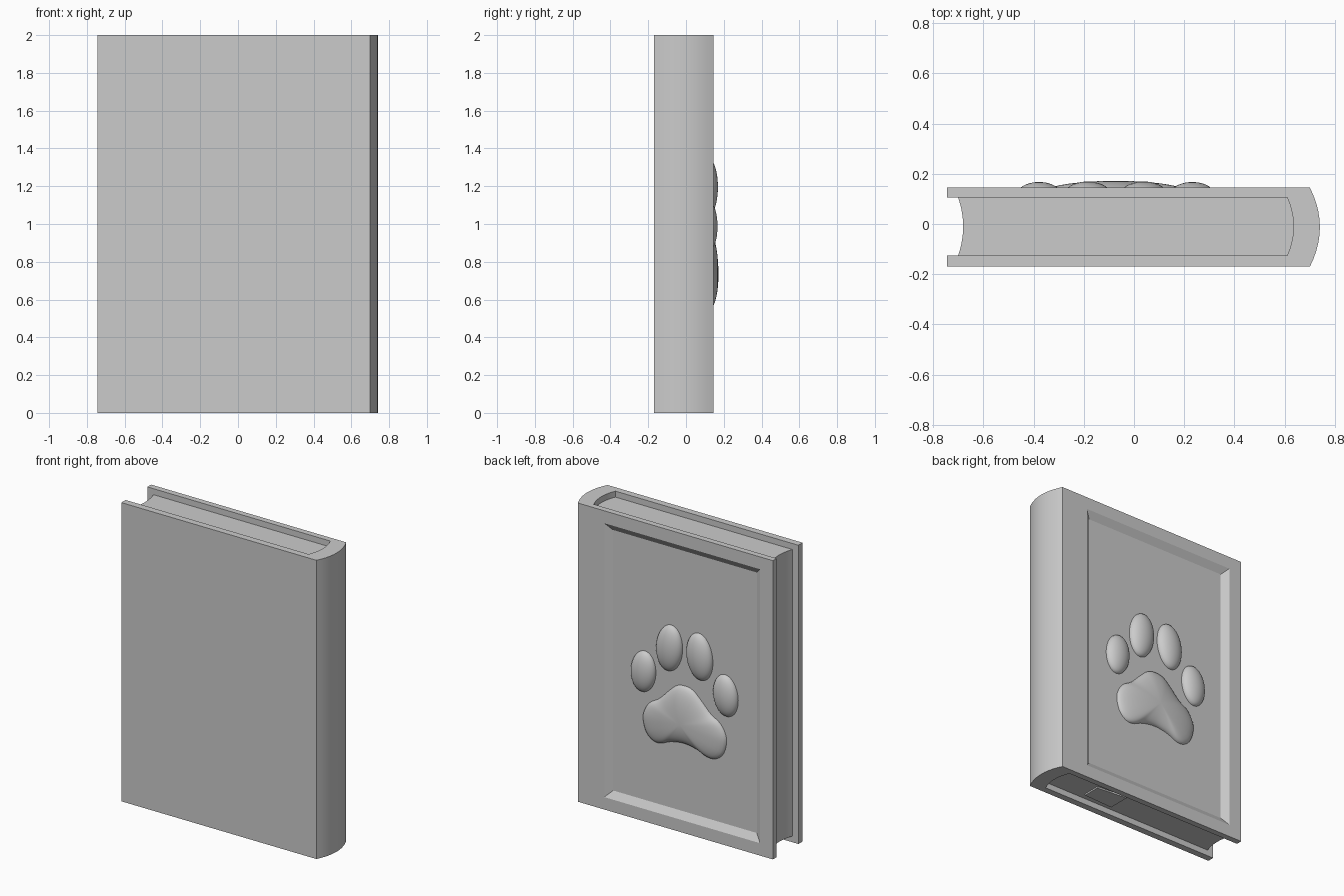
import bpy, bmesh, math
from mathutils import Vector

if "Cube" in bpy.data.objects:
    bpy.data.objects.remove(bpy.data.objects["Cube"])

PANEL_X = -0.073      # centre line of the recessed panel and paw
FLOOR_Y = 0.115       # panel floor


def finish(name, bm, angle=30):
    bmesh.ops.remove_doubles(bm, verts=bm.verts, dist=1e-5)
    bmesh.ops.recalc_face_normals(bm, faces=bm.faces)
    me = bpy.data.meshes.new(name)
    bm.to_mesh(me)
    bm.free()
    ob = bpy.data.objects.new(name, me)
    bpy.context.collection.objects.link(ob)
    bpy.ops.object.select_all(action='DESELECT')
    ob.select_set(True)
    bpy.context.view_layer.objects.active = ob
    bpy.ops.object.shade_smooth_by_angle(angle=math.radians(angle))
    return ob


def arc(x, y0, y1, bulge, n=10):
    """Shallow curve from y0 to y1, bulging in x."""
    return [(x + bulge * (1 - (2 * i / n - 1) ** 2), y0 + (y1 - y0) * i / n)
            for i in range(n + 1)]


def prism(profile, z0, z1):
    bm = bmesh.new()
    f = bm.faces.new([bm.verts.new((x, y, z0)) for x, y in profile])
    ext = bmesh.ops.extrude_face_region(bm, geom=[f], use_keep_orig=True)
    vs = [g for g in ext['geom'] if isinstance(g, bmesh.types.BMVert)]
    bmesh.ops.translate(bm, verts=vs, vec=(0, 0, z1 - z0))
    return bm


def dome(name, outline, centre, height, rings=10):
    """Rounded pad rising from the panel floor along +y."""
    bm = bmesh.new()
    c = Vector(centre)
    n = len(outline)
    prev = None
    for r in range(rings):
        t = r / rings * math.pi / 2
        ring = []
        for p in outline:
            q = c + (Vector(p) - c) * math.cos(t)
            ring.append(bm.verts.new((q.x, FLOOR_Y + height * math.sin(t), q.y)))
        if prev:
            for i in range(n):
                j = (i + 1) % n
                bm.faces.new((prev[i], prev[j], ring[j], ring[i]))
        else:
            bm.faces.new(ring)
        prev = ring
    tip = bm.verts.new((c.x, FLOOR_Y + height, c.y))
    for i in range(n):
        bm.faces.new((prev[i], prev[(i + 1) % n], tip))
    return finish(name, bm, 50)


# Cover: C-shaped section with rounded spine
outer = [(-0.745, -0.17)] + arc(0.70, -0.17, 0.145, 0.04) + [(-0.745, 0.145)]
inner = [(-0.745, 0.105)] + arc(0.61, 0.105, -0.125, 0.025) + [(-0.745, -0.125)]
bm = prism(outer + inner, 0, 2)

# Recessed panel with sloped sides in the back cover
face = next(f for f in bm.faces
            if all(abs(v.co.y - 0.145) < 1e-4 for v in f.verts))
loops = [sorted(face.verts, key=lambda v: math.atan2(v.co.z - 1, v.co.x))]
bm.faces.remove(face)
for hw, hz, y in ((0.577, 0.917, 0.145), (0.532, 0.872, FLOOR_Y)):
    vs = [bm.verts.new((PANEL_X + sx * hw, y, 1 + sz * hz))
          for sx in (-1, 1) for sz in (-1, 1)]
    loops.append(sorted(vs, key=lambda v: math.atan2(v.co.z - 1, v.co.x)))
for a, b in zip(loops, loops[1:]):
    for i in range(4):
        j = (i + 1) % 4
        bm.faces.new((a[i], a[j], b[j], b[i]))
bm.faces.new(loops[-1])
finish("cover", bm)

# Page block with hollow fore edge
pages = arc(0.61, -0.125, 0.105, 0.025) + arc(-0.70, 0.105, -0.125, 0.02)
finish("pages", prism(pages, 0.04, 1.96))

# Small plate under the page block
finish("bottom_plate", prism([(0.11, -0.09), (0.33, -0.08), (0.33, 0.04), (0.11, 0.06)],
                             0.03, 0.045))

# Toe pads: mirrored ellipses leaning towards the centre
for side, label in ((-1, "left"), (1, "right")):
    for name, dx, z, a, b, h in (("outer_toe", 0.305, 0.988, 0.089, 0.138, 0.052),
                                 ("inner_toe", 0.112, 1.196, 0.094, 0.156, 0.054)):
        tilt = side * math.radians(6)
        cx = PANEL_X + side * dx
        pts = []
        for i in range(40):
            u = a * math.cos(math.tau * i / 40)
            v = b * math.sin(math.tau * i / 40)
            pts.append((cx + u * math.cos(tilt) - v * math.sin(tilt),
                        z + u * math.sin(tilt) + v * math.cos(tilt)))
        dome(f"{name}_{label}", pts, (cx, z), h)

# Main pad: mirrored half outline, smoothed with a Catmull-Rom curve
half = [(0, 0.97), (0.06, 0.957), (0.12, 0.905), (0.19, 0.835), (0.265, 0.785),
        (0.308, 0.70), (0.29, 0.60), (0.24, 0.548), (0.18, 0.54),
        (0.10, 0.572), (0, 0.587)]
ctrl = half + [(-x, z) for x, z in half[-2:0:-1]]
ctrl = [Vector((x + PANEL_X, z)) for x, z in ctrl]
outline = []
for i in range(len(ctrl)):
    p0, p1, p2, p3 = (ctrl[(i + k) % len(ctrl)] for k in (-1, 0, 1, 2))
    for s in range(4):
        t = s / 4
        outline.append(0.5 * (2 * p1 + (p2 - p0) * t
                              + (2 * p0 - 5 * p1 + 4 * p2 - p3) * t * t
                              + (3 * p1 - p0 - 3 * p2 + p3) * t ** 3))
dome("main_pad", outline, (PANEL_X, 0.73), 0.057)
